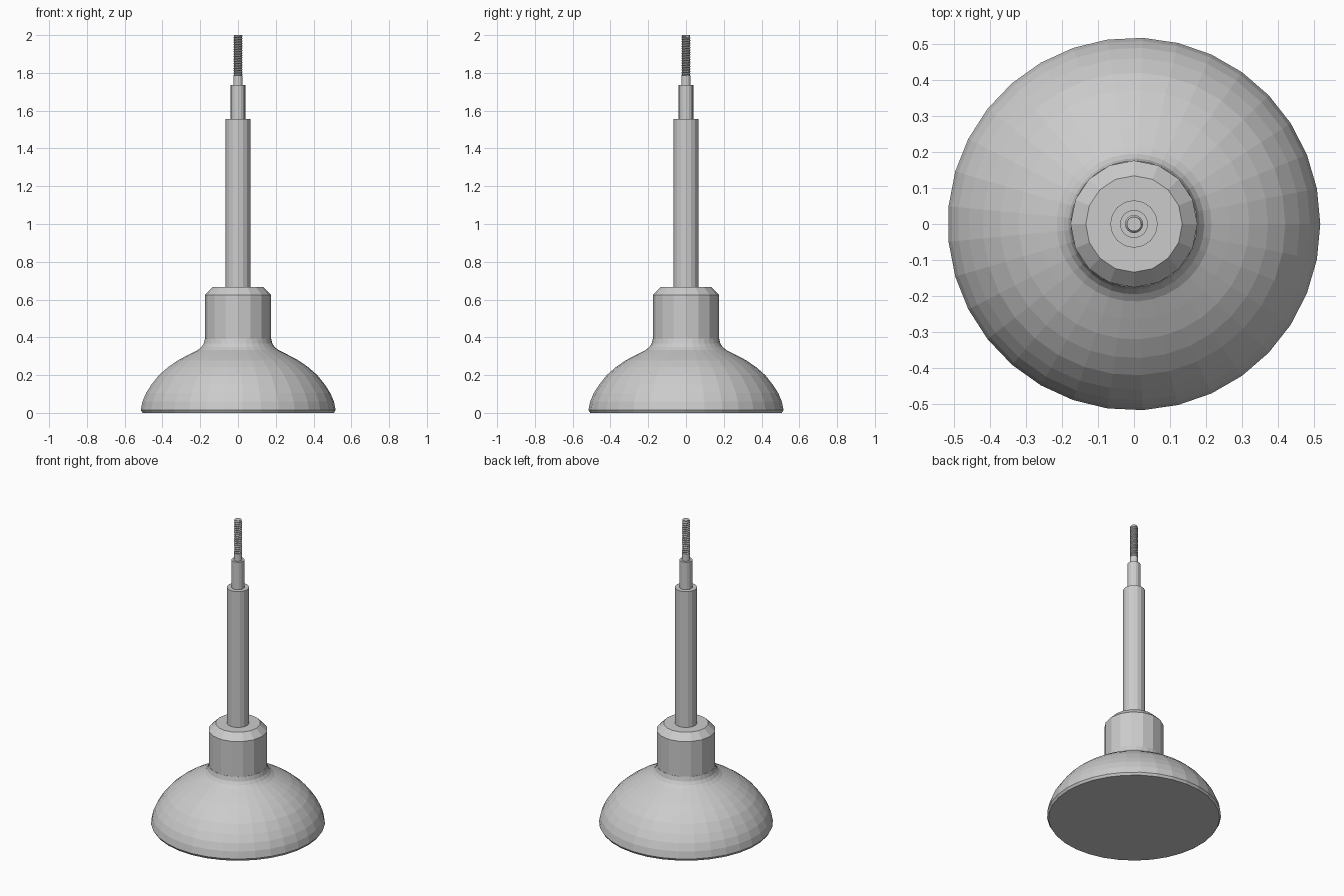
import bpy
import math

cube = bpy.data.objects.get("Cube")
if cube:
    bpy.data.objects.remove(cube, do_unlink=True)

grey = bpy.data.materials.new("light grey")
grey.use_nodes = True
colour = (0.6, 0.6, 0.6, 1)
grey.diffuse_color = colour
grey.node_tree.nodes["Principled BSDF"].inputs["Base Color"].default_value = colour


def add_object(name, verts, faces):
    mesh = bpy.data.meshes.new(name)
    mesh.from_pydata(verts, [], faces)
    mesh.materials.append(grey)
    obj = bpy.data.objects.new(name, mesh)
    bpy.context.collection.objects.link(obj)
    return obj


def lathe(name, profile, sides):
    """Turn a bottom-to-top (radius, height) profile, capped at both ends."""
    verts = [(r * math.cos(a), r * math.sin(a), z)
             for r, z in profile
             for a in (math.tau * i / sides for i in range(sides))]
    faces = [(k * sides + i, k * sides + (i + 1) % sides,
              (k + 1) * sides + (i + 1) % sides, (k + 1) * sides + i)
             for k in range(len(profile) - 1) for i in range(sides)]
    faces.append(tuple(reversed(range(sides))))
    last = (len(profile) - 1) * sides
    faces.append(tuple(range(last, last + sides)))
    return add_object(name, verts, faces)


# Domed base with a small rounded rim and a fillet up to the collar
lathe("domed_base", [
    (0.508, 0), (0.517, 0.015), (0.508, 0.06), (0.489, 0.105), (0.46, 0.15),
    (0.42, 0.2), (0.372, 0.242), (0.32, 0.278), (0.265, 0.307), (0.215, 0.332),
    (0.195, 0.348), (0.182, 0.367), (0.175, 0.395)], 33)

# Collar with a chamfered top
lathe("collar", [(0.176, 0.385), (0.176, 0.625), (0.134, 0.667)], 16)

# Stepped rod
lathe("main_rod", [(0.066, 0.66), (0.066, 1.557)], 16)
lathe("upper_rod", [(0.039, 1.55), (0.039, 1.737)], 16)
lathe("thread_neck", [(0.025, 1.73), (0.025, 1.785)], 16)

# Threaded tip: a core wrapped by a helical ridge
lathe("threaded_core", [(0.02, 1.78), (0.02, 2.0)], 16)
turns, steps, start, top = 17, 16, 1.78, 1.994
pitch = (top - start) / turns
verts, faces = [], []
for i in range(turns * steps + 1):
    a = math.tau * i / steps
    z = start + pitch * i / steps
    for r, dz in ((0.019, -0.5), (0.025, 0), (0.019, 0.5)):
        verts.append((r * math.cos(a), r * math.sin(a), z + dz * pitch))
    if i:
        n = 3 * i
        faces += [(n - 3, n, n + 1, n - 2), (n - 2, n + 1, n + 2, n - 1)]
add_object("thread_ridge", verts, faces)
